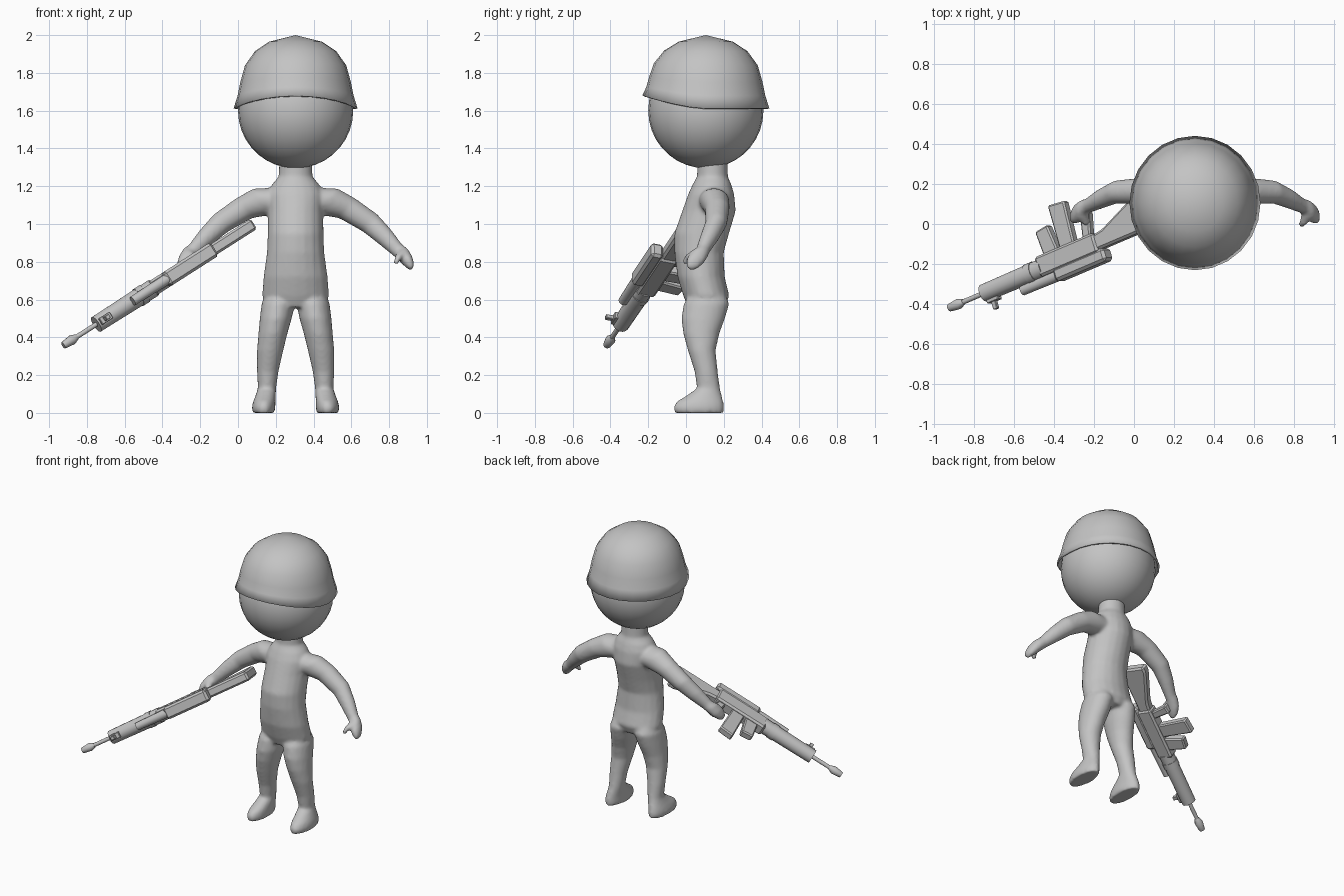
import bpy, bmesh, math
from mathutils import Vector, Matrix

if "Cube" in bpy.data.objects:
    bpy.data.objects.remove(bpy.data.objects["Cube"])

CX, CY = 0.305, 0.105          # figure's centre line

grey = bpy.data.materials.new("plain_grey")
grey.diffuse_color = (0.55, 0.55, 0.55, 1)
grey.use_nodes = True
grey.node_tree.nodes["Principled BSDF"].inputs["Base Color"].default_value = grey.diffuse_color


def finish(name, bm, angle=40):
    bmesh.ops.recalc_face_normals(bm, faces=bm.faces)
    me = bpy.data.meshes.new(name)
    bm.to_mesh(me)
    bm.free()
    me.materials.append(grey)
    ob = bpy.data.objects.new(name, me)
    bpy.context.collection.objects.link(ob)
    bpy.ops.object.select_all(action='DESELECT')
    bpy.context.view_layer.objects.active = ob
    ob.select_set(True)
    bpy.ops.object.shade_smooth_by_angle(angle=math.radians(angle))
    return ob


def loft(bm, rings, u, v, sx=1, n=20):
    """Skin elliptical rings (centre, radius u, radius v); sx=-1 mirrors."""
    u, v = Vector(u), Vector(v).normalized()
    loops = []
    for c, ru, rv in rings:
        loop = []
        for i in range(n):
            a = math.tau * i / n
            p = Vector(c) + u * ru * math.cos(a) + v * rv * math.sin(a)
            p.x = CX + sx * (p.x - CX)
            loop.append(bm.verts.new(p))
        loops.append(loop)
    for a, b in zip(loops, loops[1:]):
        for i in range(n):
            j = (i + 1) % n
            bm.faces.new((a[i], a[j], b[j], b[i]))
    bm.faces.new(loops[0])
    bm.faces.new(loops[-1])


def slices(rows):
    """Horizontal rings from (z, x0, x1, y0, y1)."""
    return [(((x0 + x1) / 2, (y0 + y1) / 2, z), (x1 - x0) / 2, (y1 - y0) / 2)
            for z, x0, x1, y0, y1 in rows]


X, Y = (1, 0, 0), (0, 1, 0)
bm = bmesh.new()

# torso and neck
torso = [(.56, .15, .01, .205), (.62, .178, -.015, .23), (.72, .17, -.045, .205),
         (.85, .152, -.062, .2), (.95, .148, -.062, .228), (1.07, .146, -.02, .264),
         (1.16, .15, .012, .255), (1.21, .125, .035, .24), (1.25, .09, .058, .222),
         (1.36, .086, .06, .22)]
loft(bm, slices([(z, CX - h, CX + h, a, b) for z, h, a, b in torso]), X, Y)

# legs with feet, arms with hands
leg = slices([(.64, .15, .28, .03, .2), (.58, .125, .3, -.012, .23), (.5, .115, .285, -.025, .207),
              (.42, .108, .262, -.015, .177), (.33, .1, .24, .01, .157),
              (.22, .1, .215, .045, .168), (.13, .105, .202, .058, .18),
              (.09, .092, .2, .0, .19), (.06, .08, .198, -.05, .198),
              (.03, .073, .198, -.068, .202), (0, .077, .195, -.062, .2)])
arm = [((.36, .14, 1.12), .08, .095), ((.47, .15, 1.12), .08, .09),
       ((.58, .165, 1.082), .066, .068), ((.70, .16, 1.005), .058, .06),
       ((.78, .125, .93), .05, .05), ((.845, .09, .862), .038, .038),
       ((.872, .07, .84), .05, .04), ((.9, .05, .805), .05, .034),
       ((.918, .035, .775), .035, .022), ((.922, .03, .762), .018, .012)]
thumb = [((.865, .06, .86), .03, .025), ((.85, .015, .83), .024, .022),
         ((.84, .0, .80), .02, .018), ((.838, -.005, .785), .01, .01)]
for sx in (1, -1):
    loft(bm, leg, X, Y, sx)
    loft(bm, arm, Y, (.65, 0, .75), sx)
    loft(bm, thumb, Y, (.9, 0, .2), sx)
body = finish("body", bm)
rm = body.modifiers.new("merge", 'REMESH')
rm.mode, rm.voxel_size, rm.use_smooth_shade = 'VOXEL', 0.011, True
sm = body.modifiers.new("soften", 'SMOOTH')
sm.factor, sm.iterations = 0.5, 6

# head
bm = bmesh.new()
bmesh.ops.create_uvsphere(bm, u_segments=28, v_segments=18, radius=.305,
                          matrix=Matrix.Translation((CX, CY, 1.6)))
finish("head", bm)

# helmet: flared shell, rim lifted at the front
bm = bmesh.new()
profile = [(1.965, .14), (1.915, .215), (1.84, .268), (1.75, .293), (1.68, .307), (1.612, .328)]
N = 24
top = bm.verts.new((CX, CY, 2.0))
prev = None
for z, r in profile:
    ring = []
    for i in range(N):
        a = math.tau * i / N
        lift = .068 * max(0, -math.sin(a)) ** 1.5 * ((2 - z) / .388) ** 2
        ring.append(bm.verts.new((CX + r * math.cos(a), CY + r * 1.025 * math.sin(a), z + lift)))
    for i in range(N):
        j = (i + 1) % N
        bm.faces.new((prev[i], prev[j], ring[j], ring[i]) if prev else (top, ring[j], ring[i]))
    prev = ring
helmet = finish("helmet", bm, 60)
so = helmet.modifiers.new("shell", 'SOLIDIFY')
so.thickness, so.offset = 0.012, -1

# rifle frame: s runs muzzle to butt, u is the sight side, w is sideways
S = Vector((1.01, .43, .645)).normalized()
U = Vector((.29, -.94, .185))
U = (U - S * U.dot(S)).normalized()
W = U.cross(S)
MUZZLE = Vector((-.925, -.42, .357))


def at(s, u, w=0):
    return MUZZLE + S * s + U * u + W * w


def tube(name, stations, u=0, n=14):
    bm = bmesh.new()
    loft(bm, [(at(s, u), r, r) for s, r in stations], U, W, 1, n)
    finish(name, bm)


def plate(name, outline, hw, bevel=.008):
    """Side outline in (s, u), extruded sideways."""
    bm = bmesh.new()
    f = bm.faces.new([bm.verts.new(at(s, u, -hw)) for s, u in outline])
    out = bmesh.ops.extrude_face_region(bm, geom=[f])
    bmesh.ops.translate(bm, vec=W * 2 * hw,
                        verts=[e for e in out['geom'] if isinstance(e, bmesh.types.BMVert)])
    bmesh.ops.bevel(bm, geom=bm.edges[:], offset=bevel, segments=1, affect='EDGES')
    finish(name, bm, 30)


def box(name, s0, s1, u0, u1, hw, bevel=.006):
    plate(name, [(s0, u0), (s1, u0), (s1, u1), (s0, u1)], hw, bevel)


# barrel group
tube("flash_hider", [(0, .018), (.01, .021), (.06, .027), (.09, .015)])
tube("barrel", [(.07, .013), (.26, .013)])
tube("handguard", [(.22, .046), (.60, .05)])
tube("handguard_band", [(.50, .053), (.54, .053)])
box("front_sight", .25, .275, .03, .1, .012, .003)
box("front_sight_foot", .23, .30, .04, .06, .02, .003)

# receiver group
box("receiver", .58, .95, -.06, .045, .042, .012)
tube("scope_tube", [(.44, .026), (.68, .03)], .065)
box("scope_body", .66, .98, .03, .098, .042, .014)
plate("magazine", [(.63, -.04), (.72, -.04), (.70, -.19), (.62, -.18)], .026)
plate("magazine_rear", [(.73, -.04), (.82, -.04), (.835, -.27), (.735, -.28)], .026)
plate("pistol_grip", [(.87, -.04), (.92, -.04), (.955, -.17), (.90, -.18)], .024)

# shoulder stock
plate("stock", [(.93, .03), (1.265, .03), (1.265, -.15), (1.22, -.15), (1.0, -.06), (.93, -.05)], .032, .012)
